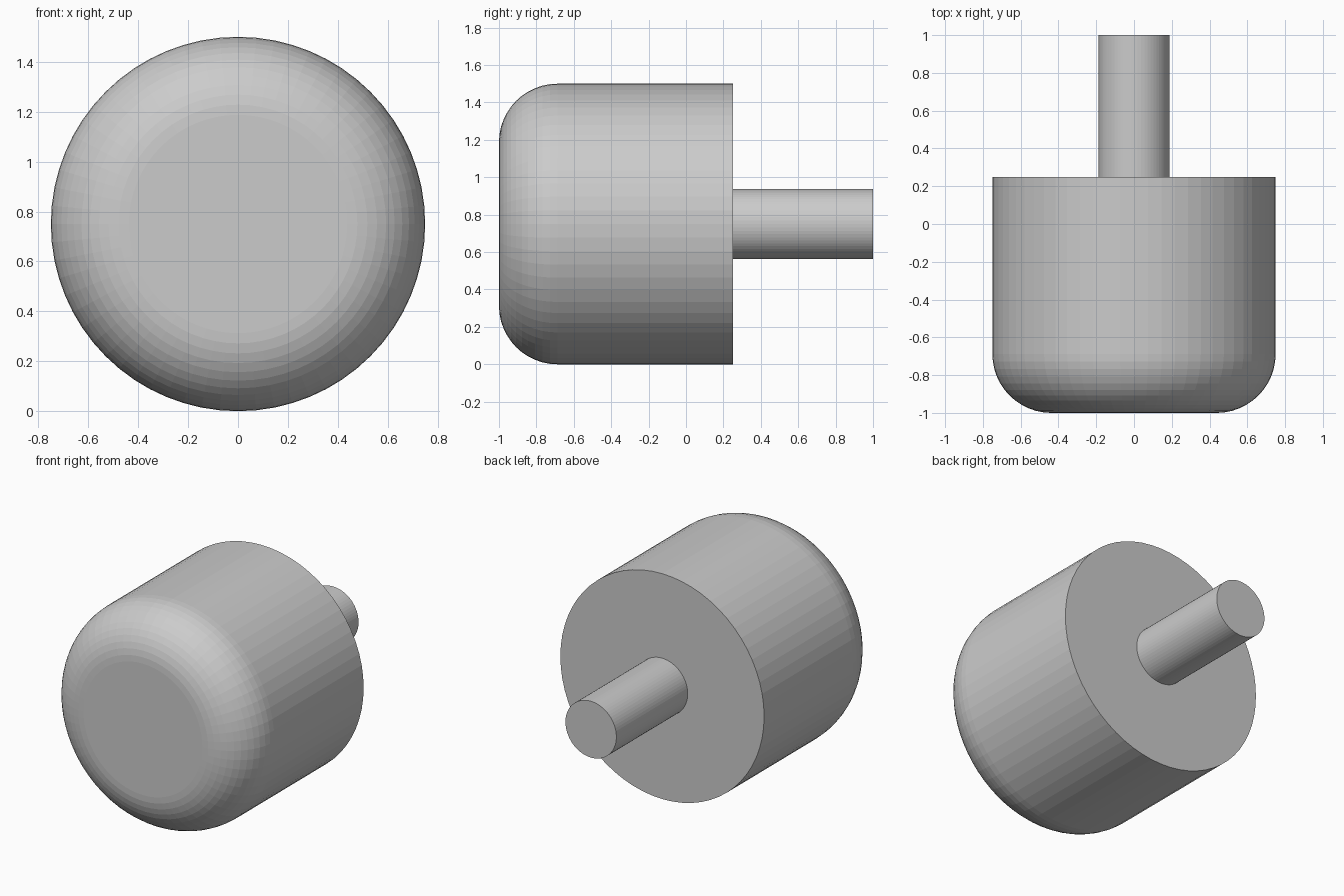
import bpy, bmesh, math
from mathutils import Vector, Matrix

if "Cube" in bpy.data.objects:
    bpy.data.objects.remove(bpy.data.objects["Cube"])

AXIS_Z = 0.75
SEGMENTS = 64


def lathe(name, profile):
    """Spin an open (radius, y) profile around the horizontal y axis."""
    bm = bmesh.new()
    verts = [bm.verts.new((r, y, 0)) for r, y in profile]
    edges = [bm.edges.new(pair) for pair in zip(verts, verts[1:])]
    bmesh.ops.spin(bm, geom=verts + edges, cent=(0, 0, 0), axis=(0, 1, 0),
                   angle=math.tau, steps=SEGMENTS)
    bmesh.ops.remove_doubles(bm, verts=bm.verts, dist=1e-4)
    # Flat end caps
    rims = [e for e in bm.edges if e.is_boundary]
    bmesh.ops.holes_fill(bm, edges=rims, sides=0)
    bmesh.ops.translate(bm, verts=bm.verts, vec=(0, 0, AXIS_Z))
    bmesh.ops.recalc_face_normals(bm, faces=bm.faces)
    mesh = bpy.data.meshes.new(name)
    bm.to_mesh(mesh)
    bm.free()
    obj = bpy.data.objects.new(name, mesh)
    bpy.context.collection.objects.link(obj)
    return obj


# Knob body: flat front face, rounded front edge, sharp back edge
R, FILLET, STEPS = 0.75, 0.3125, 12
arc = [(R - FILLET + FILLET * math.sin(a), -1 + FILLET - FILLET * math.cos(a))
       for a in (i * math.pi / 2 / STEPS for i in range(STEPS + 1))]
lathe("knob_body", arc + [(R, 0.25)])

# Shaft behind the body, seated slightly into it
lathe("shaft", [(0.1875, 0.23), (0.1875, 1.0)])
